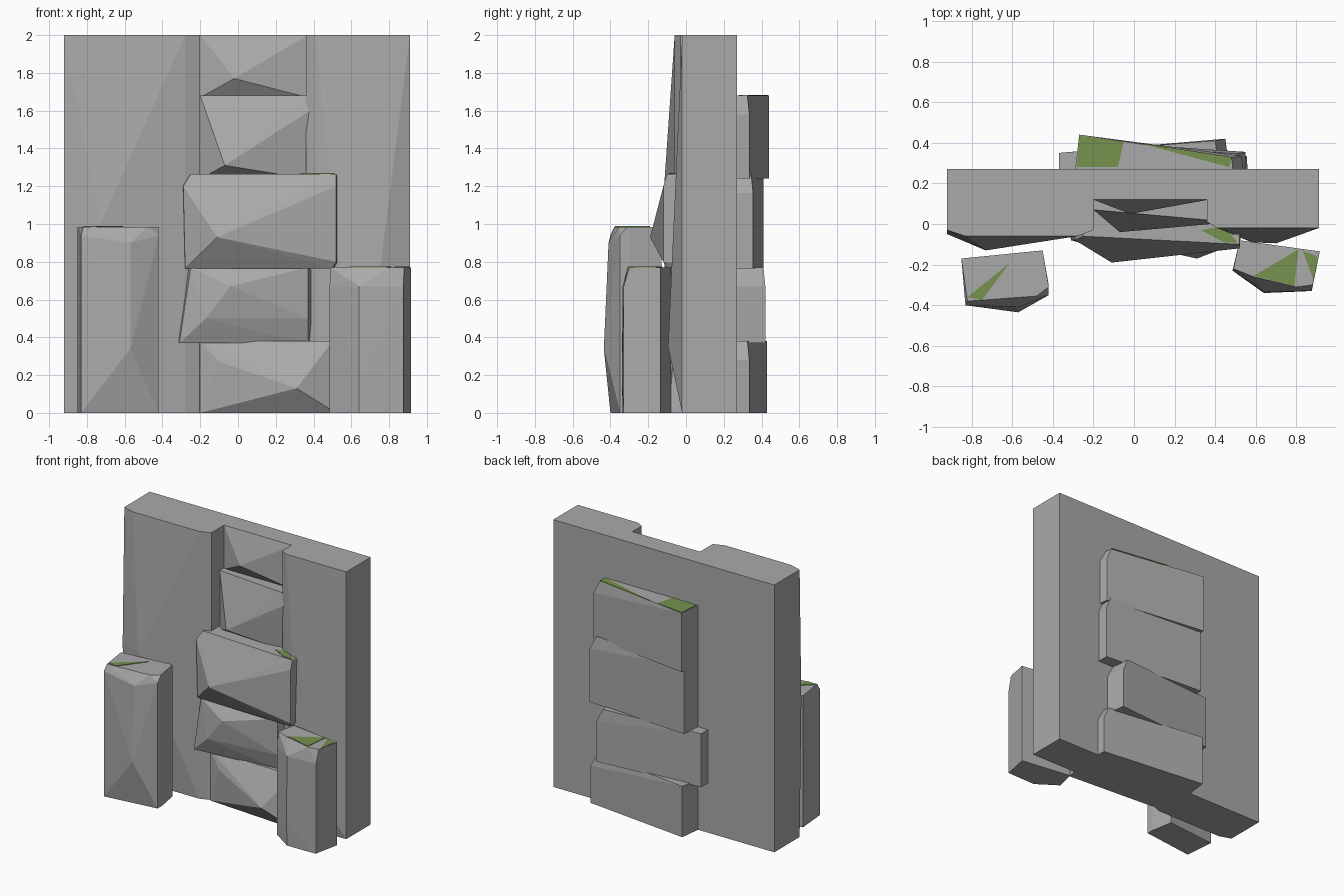
import bpy
import bmesh

cube = bpy.data.objects.get("Cube")
if cube:
    bpy.data.objects.remove(cube, do_unlink=True)


def make_material(name, color):
    mat = bpy.data.materials.new(name)
    mat.use_nodes = True
    mat.diffuse_color = color
    mat.node_tree.nodes["Principled BSDF"].inputs["Base Color"].default_value = color
    return mat


GREY = make_material("stone grey", (.4, .4, .4, 1))
GREEN = make_material("moss green", (.18, .29, .075, 1))


def hull(name, points, material=GREY):
    """Faceted rock: the convex hull of a few characteristic points."""
    bm = bmesh.new()
    for point in points:
        bm.verts.new(point)
    result = bmesh.ops.convex_hull(bm, input=bm.verts)
    loose = set(result["geom_interior"]) | set(result["geom_unused"])
    loose = [item for item in loose if isinstance(item, bmesh.types.BMVert)]
    bmesh.ops.delete(bm, geom=loose, context="VERTS")
    bmesh.ops.dissolve_limit(bm, angle_limit=.01, verts=bm.verts, edges=bm.edges)
    bmesh.ops.recalc_face_normals(bm, faces=bm.faces)
    mesh = bpy.data.meshes.new(name)
    bm.to_mesh(mesh)
    bm.free()
    mesh.materials.append(material)
    obj = bpy.data.objects.new(name, mesh)
    bpy.context.collection.objects.link(obj)
    return obj


def ring(outline, z):
    return [(x, y, z) for x, y in outline]


def prism(name, outline, bottom, top, bumps=(), material=GREY):
    """Upright slab with the same outline at both ends plus bulging points."""
    return hull(name, ring(outline, bottom) + ring(outline, top) + list(bumps), material)


def stone(name, bottom, top, front_low, front_high, back, bumps):
    """Stone running through the wall, its upper back corner chipped off."""
    points = ring(front_low + back, bottom) + ring(front_high, top) + list(bumps)
    for x, y in back:
        if x > .4:
            points += [(x, y, top - .1), (x - .05, y - .01, top)]
        else:
            points.append((x, y, top))
    return hull(name, points)


def moss(name, outline, z):
    return prism(name, outline, z - .003, z + .004, material=GREEN)


# Wall: two side panels and the recessed infill above the stones
prism("wall_right_panel",
      [(-.92, .27), (-.2, .27), (-.2, -.03), (-.28, -.06), (-.83, -.06), (-.92, -.03)],
      0, 2, [(-.73, -.13, 1), (-.92, -.05, 1)])
prism("wall_left_panel",
      [(.36, .27), (.91, .27), (.91, -.02), (.41, -.02), (.36, .01)],
      0, 2, [(.58, -.09, .35), (.7, -.095, .35)])
prism("wall_infill",
      [(-.2, .27), (.37, .27), (.37, .12), (-.2, .12)],
      1.67, 2, [(-.02, .05, 1.77)])

# Stacked stones that stick out of the front and the back
stone("stone_bottom", 0, .38,
      [(-.2, -.04), (.52, -.09)], [(-.2, -.04), (.5, -.06)],
      [(-.29, .26), (-.27, .43), (.555, .335), (.56, .26)],
      [(.31, -.17, .13), (-.1, -.08, .27)])
stone("stone_lower", .37, .77,
      [(-.31, -.08), (.37, -.02)], [(-.25, -.08), (.37, -.06)],
      [(-.37, .26), (-.37, .35), (.45, .42), (.47, .26)],
      [(-.04, -.13, .67), (-.17, -.12, .5), (.37, -.06, .5)])
stone("stone_middle", .765, 1.265,
      [(-.28, -.08), (.5, -.1)], [(-.25, -.06), (.52, -.1)],
      [(-.29, .26), (-.27, .41), (.55, .355), (.55, .26)],
      [(-.11, -.19, .93), (-.29, -.08, 1.2), (.52, -.12, 1.2), (.52, -.12, .8)])
stone("stone_upper", 1.24, 1.68,
      [(-.2, .07), (.37, .04)], [(-.2, .07), (.36, .02)],
      [(-.29, .26), (-.27, .44), (.53, .335), (.54, .26)],
      [(-.07, -.04, 1.31), (.38, 0, 1.6)])

# Free-standing pillars in front of the wall
prism("tall_pillar",
      [(-.85, -.17), (-.45, -.13), (-.42, -.3), (-.42, -.35), (-.83, -.4)],
      0, .94, ring([(-.85, -.17), (-.45, -.13), (-.42, -.31), (-.48, -.355), (-.82, -.38)], .985)
      + [(-.57, -.435, .34), (-.57, -.41, .9)])
prism("short_pillar",
      [(.52, -.08), (.915, -.135), (.875, -.33), (.64, -.335), (.485, -.23)],
      0, .67, ring([(.52, -.08), (.915, -.135), (.88, -.3), (.8, -.31), (.59, -.26), (.49, -.22)], .77)
      + [(.64, -.34, .18)])

# Moss patches on the upper faces
moss("moss_upper_right", [(-.28, .28), (-.08, .28), (-.05, .405), (-.27, .435)], 1.68)
moss("moss_upper_left", [(.02, .4), (.47, .28), (.48, .33)], 1.68)
moss("moss_middle", [(.33, -.03), (.44, -.01), (.51, -.09), (.44, -.09)], 1.265)
moss("moss_tall_pillar", [(-.82, -.36), (-.75, -.375), (-.61, -.19)], .985)
moss("moss_short_pillar_center", [(.59, -.255), (.81, -.125), (.79, -.305)], .77)
moss("moss_short_pillar_edge", [(.83, -.13), (.905, -.16), (.885, -.28)], .77)
